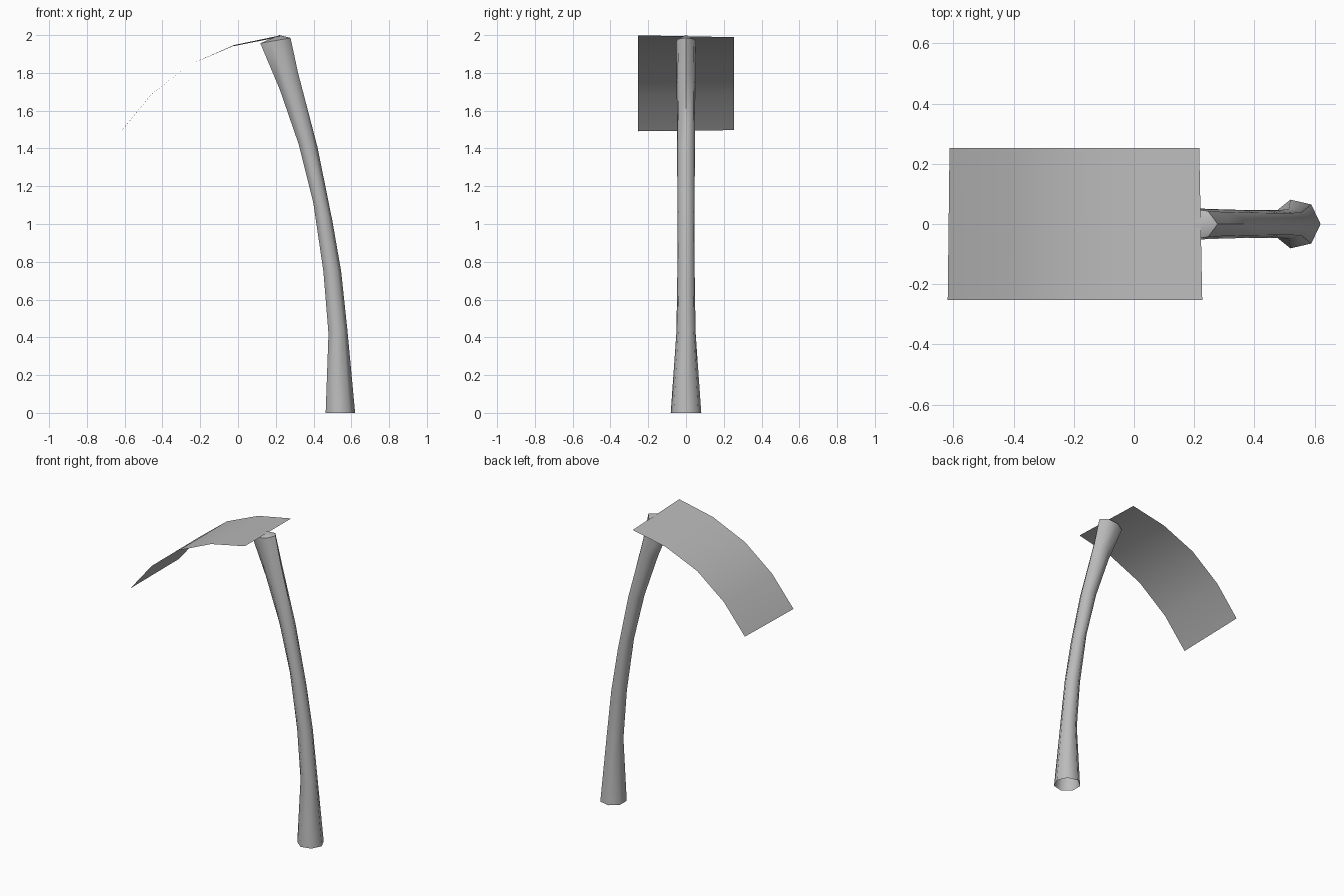
import bpy, bmesh, math

if "Cube" in bpy.data.objects:
    bpy.data.objects.remove(bpy.data.objects["Cube"])

SIDES = 7
grey = bpy.data.materials.new("grey")
grey.diffuse_color = (0.5, 0.5, 0.5, 1)
grey.use_nodes = True
grey.node_tree.nodes["Principled BSDF"].inputs["Base Color"].default_value = grey.diffuse_color


def make_object(name, bm, angle):
    bmesh.ops.recalc_face_normals(bm, faces=bm.faces)
    mesh = bpy.data.meshes.new(name)
    bm.to_mesh(mesh)
    bm.free()
    mesh.materials.append(grey)
    obj = bpy.data.objects.new(name, mesh)
    bpy.context.collection.objects.link(obj)
    bpy.ops.object.select_all(action='DESELECT')
    obj.select_set(True)
    bpy.context.view_layer.objects.active = obj
    bpy.ops.object.shade_smooth_by_angle(angle=math.radians(angle))
    return obj


# Trunk: leaning seven-sided tube; rows are left x, left z, right x, right z, y radius
rings = [
    (0.464, 0.00, 0.620, 0.00, 0.083),
    (0.479, 0.42, 0.579, 0.44, 0.052),
    (0.452, 0.75, 0.546, 0.75, 0.047),
    (0.399, 1.11, 0.499, 1.02, 0.047),
    (0.322, 1.42, 0.420, 1.41, 0.048),
    (0.222, 1.71, 0.318, 1.80, 0.051),
    (0.118, 1.957, 0.278, 1.985, 0.055),
]
bm = bmesh.new()
loops = []
low = math.cos(math.pi / SIDES)
for lx, lz, rx, rz, ry in rings:
    loop = []
    for i in range(SIDES):
        a = 2 * math.pi * i / SIDES
        t = (math.cos(a) + low) / (1 + low)
        loop.append(bm.verts.new((lx + (rx - lx) * t, ry * math.sin(a), lz + (rz - lz) * t)))
    loops.append(loop)
for a, b in zip(loops, loops[1:]):
    for i in range(SIDES):
        j = (i + 1) % SIDES
        bm.faces.new((a[i], a[j], b[j], b[i]))
# Shallow pointed cap on the trunk, bottom left open
tip = bm.verts.new((0.22, 0, 2.0))
for i in range(SIDES):
    bm.faces.new((loops[-1][i], loops[-1][(i + 1) % SIDES], tip))
make_object("trunk", bm, 55)

# Leaf: a single drooping sheet in four segments, slightly askew
# rows are x, z, twist of x across the width
profile = [(0.222, 1.994, -0.005), (-0.025, 1.944, -0.003), (-0.26, 1.842, 0),
           (-0.46, 1.685, 0.002), (-0.616, 1.494, 0.003)]
bm = bmesh.new()
rows = [[bm.verts.new((x + s * k, s * 0.253, z + s * k)) for s in (-1, 1)] for x, z, k in profile]
for a, b in zip(rows, rows[1:]):
    bm.faces.new((a[0], a[1], b[1], b[0]))
make_object("leaf", bm, 60)
